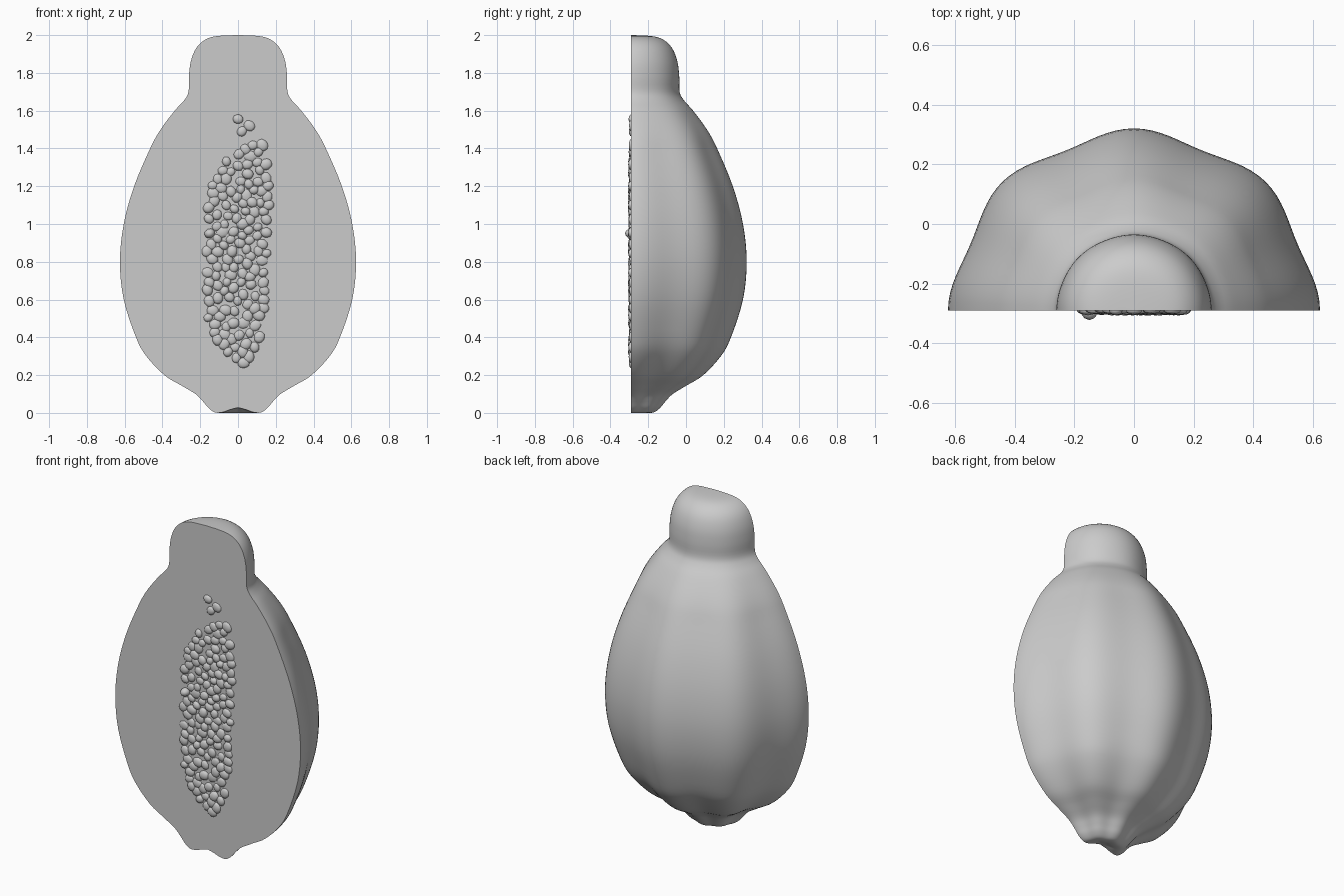
import bpy, bmesh, math, random
from mathutils import Matrix, Vector

if "Cube" in bpy.data.objects:
    bpy.data.objects.remove(bpy.data.objects["Cube"])

random.seed(4)
CUT_Y = -0.29

# Silhouette of the fruit: (radius, z) from the base dimple to the top
PROFILE = [(0, .028), (.04, .018), (.08, .004), (.12, .002), (.155, .025), (.185, .06),
           (.225, .1), (.30, .145), (.39, .2), (.485, .3), (.54, .4), (.605, .6),
           (.625, .8), (.605, 1.0), (.55, 1.2), (.465, 1.4), (.41, 1.5), (.335, 1.6),
           (.285, 1.655), (.262, 1.70), (.26, 1.78), (.25, 1.86), (.222, 1.93),
           (.175, 1.975), (.11, 1.995), (0, 2.0)]
SEG, SUB = 64, 4


def lerp_table(table, v):
    for (a, fa), (b, fb) in zip(table, table[1:]):
        if v <= b:
            return fa + (fb - fa) * max(0, (v - a) / (b - a))
    return table[-1][1]


def smooth_curve(pts, sub):
    p = [Vector(q) for q in pts]
    p = [p[0]] + p + [p[-1]]
    out = []
    for i in range(1, len(p) - 2):
        a, b, c, d = p[i - 1:i + 3]
        for k in range(sub):
            t = k / sub
            out.append(.5 * (2 * b + (c - a) * t + (2 * a - 5 * b + 4 * c - d) * t * t
                             + (3 * b - a - 3 * c + d) * t ** 3))
    return out + [p[-1]]


def make_object(name, bm):
    bmesh.ops.recalc_face_normals(bm, faces=bm.faces)
    mesh = bpy.data.meshes.new(name)
    bm.to_mesh(mesh)
    bm.free()
    ob = bpy.data.objects.new(name, mesh)
    bpy.context.collection.objects.link(ob)
    bpy.ops.object.select_all(action='DESELECT')
    ob.select_set(True)
    bpy.context.view_layer.objects.active = ob
    bpy.ops.object.shade_smooth_by_angle(angle=math.radians(40))
    return ob


# Fruit half: ribbed half-revolution closed by a flat cut face
bm = bmesh.new()
curve = smooth_curve(PROFILE, SUB)
bottom = bm.verts.new((0, CUT_Y, curve[0].y))
top = bm.verts.new((0, CUT_Y, curve[-1].y))
rings = []
for r, z in curve[1:-1]:
    rib = lerp_table([(0, .03), (.15, .05), (.4, .03), (.8, .024), (1.4, .02), (1.65, .004), (2, 0)], z)
    ring = []
    for j in range(SEG + 1):
        a = math.pi * j / SEG
        rr = r * (1 - rib + rib * math.cos(8 * a))
        ring.append(bm.verts.new((rr * math.cos(a), CUT_Y + .978 * rr * math.sin(a), z)))
    rings.append(ring)
for lo, hi in zip(rings, rings[1:]):
    for j in range(SEG):
        bm.faces.new((lo[j], lo[j + 1], hi[j + 1], hi[j]))
for j in range(SEG):
    bm.faces.new((bottom, rings[0][j + 1], rings[0][j]))
    bm.faces.new((top, rings[-1][j], rings[-1][j + 1]))
bm.faces.new([bottom] + [r[0] for r in rings] + [top] + [r[-1] for r in reversed(rings)])
make_object("fruit_half", bm)

# Seeds: low rounded bumps scattered over the core of the cut face
LEFT = [(.25, .0), (.36, -.1), (.5, -.165), (.95, -.165), (1.2, -.15), (1.32, -.08), (1.42, .07)]
RIGHT = [(.25, .04), (.4, .12), (.7, .15), (1.0, .165), (1.22, .165), (1.42, .13)]
spots = [(0, 1.555), (.06, 1.52), (.02, 1.49), (-.15, .95), (.03, .265)]
for _ in range(5000):
    z = random.uniform(.27, 1.42)
    x = random.uniform(lerp_table(LEFT, z), lerp_table(RIGHT, z))
    if all(math.hypot(x - u, z - v) > .041 for u, v in spots):
        spots.append((x, z))

bm = bmesh.new()
for i, (x, z) in enumerate(spots):
    s = random.uniform(.022, .03)
    bulge = .033 if i == 3 else random.uniform(.010, .018)
    m = (Matrix.Translation((x, CUT_Y, z)) @ Matrix.Rotation(random.uniform(0, 3.1), 4, 'Y')
         @ Matrix.Diagonal((s * 1.15, bulge, s, 1)))
    bmesh.ops.create_icosphere(bm, subdivisions=2, radius=1, matrix=m)
# keep only the exposed front of each seed
bmesh.ops.bisect_plane(bm, geom=bm.verts[:] + bm.edges[:] + bm.faces[:], plane_co=(0, CUT_Y + .003, 0),
                       plane_no=(0, 1, 0), clear_outer=True)
make_object("seeds", bm)
